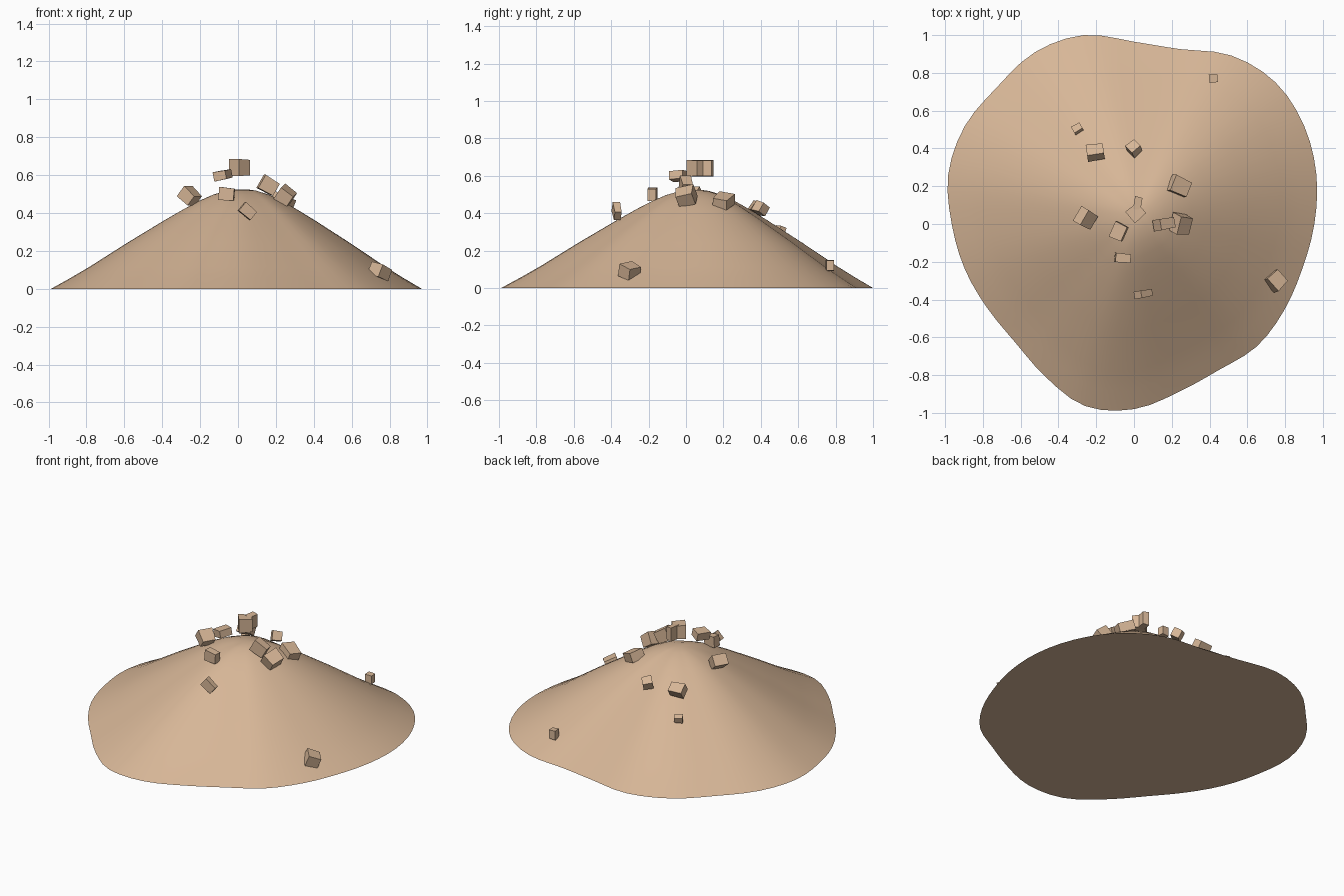
import bpy
import bmesh
from math import sin, cos, tau, radians
from mathutils import Euler, Vector

default_cube = bpy.data.objects.get("Cube")
if default_cube:
    bpy.data.objects.remove(default_cube, do_unlink=True)


def make_material(name, colour):
    material = bpy.data.materials.new(name)
    material.use_nodes = True
    material.diffuse_color = colour
    material.node_tree.nodes["Principled BSDF"].inputs["Base Color"].default_value = colour
    return material


sand = make_material("sandy tan", (0.68, 0.47, 0.31, 1))


def add_object(name, mesh_builder):
    mesh = bpy.data.meshes.new(name)
    mesh_builder.normal_update()
    mesh_builder.to_mesh(mesh)
    mesh_builder.free()
    mesh.materials.append(sand)
    part = bpy.data.objects.new(name, mesh)
    bpy.context.collection.objects.link(part)
    return part


def spline(before, start, end, after, f):
    """Smooth interpolation between start and end."""
    return start + f * (end - before + f * (2 * before - 5 * start + 4 * end - after
                        + f * (3 * (start - end) + after - before))) / 2


# Footprint radii at equal angles, counter-clockwise from +x
footprint = [.955, 1, 1.04, 1.06, 1.03, .958, .965, 1.035, 1.05, 1.025, 1.035, 1.018,
             .965, .927, .895, .888, .935, .998, .98, .92, .894, .918, .917, .922]
# Slope of the heap: fraction of the way to the rim, height
slope = [(1, 0), (.9, .056), (.8, .115), (.6, .243), (.4, .365), (.3, .423),
         (.22, .466), (.15, .497), (.08, .518), (.03, .525)]
summit = Vector((.02, .05, 0))
smoothing = 3


def outline_points():
    count = len(footprint)
    points = []
    for i in range(count):
        neighbours = [footprint[(i + k) % count] for k in (-1, 0, 1, 2)]
        for step in range(smoothing):
            f = step / smoothing
            radius = spline(*neighbours, f)
            angle = tau * (i + f) / count
            points.append(Vector((radius * cos(angle), radius * sin(angle), 0)))
    return points


# Heap: rings shrinking from the rim to the summit
def build_heap():
    bm = bmesh.new()
    outline = outline_points()
    rings = []
    for fraction, height in slope:
        lift = Vector((0, 0, height))
        rings.append([bm.verts.new(summit.lerp(point, fraction) + lift) for point in outline])
    for lower, upper in zip(rings, rings[1:]):
        for i in range(len(outline)):
            j = (i + 1) % len(outline)
            bm.faces.new((lower[i], lower[j], upper[j], upper[i]))
    bm.faces.new(rings[-1])
    bm.faces.new(list(reversed(rings[0])))
    heap = add_object("sand_heap", bm)
    bpy.ops.object.select_all(action="DESELECT")
    heap.select_set(True)
    bpy.context.view_layer.objects.active = heap
    bpy.ops.object.shade_smooth_by_angle(angle=radians(40))


# Rubble: slightly tapered flat-sided chunks
def build_chunk(name, location, size, turn, taper=0.9):
    bm = bmesh.new()
    bmesh.ops.create_cube(bm, size=1)
    rotation = Euler([radians(a) for a in turn]).to_matrix()
    for vert in bm.verts:
        corner = Vector([c * s for c, s in zip(vert.co, size)])
        if corner.x > 0:
            corner.y *= taper
            corner.z *= taper
        vert.co = rotation @ corner + Vector(location)
    add_object(name, bm)


build_heap()

# Each chunk: location, size, rotation in degrees
chunks = {
    "summit_chunk_wide": ((.01, .06, .64), (.08, .08, .09), (0, 0, 40)),
    "summit_chunk_narrow": ((.02, .11, .64), (.04, .07, .09), (0, 0, -10)),
    "summit_chunk_low": ((-.08, -.04, .6), (.07, .09, .05), (5, -10, -25)),
    "front_chunk_upper": ((-.06, -.18, .5), (.08, .05, .07), (0, 5, -5)),
    "front_chunk_lower": ((.05, -.37, .41), (.08, .04, .06), (0, 40, 10)),
    "rim_chunk_left": ((.75, -.3, .09), (.08, .09, .07), (10, 20, 45)),
    "back_left_chunk": ((.24, .2, .465), (.1, .09, .06), (-10, 20, -25)),
    "left_chunk_inner": ((.16, 0, .545), (.09, .06, .08), (0, 30, 10)),
    "left_chunk_outer": ((.25, 0, .49), (.08, .1, .08), (15, 35, -5)),
    "right_chunk": ((-.255, .03, .49), (.08, .09, .07), (0, 40, -30)),
    "back_right_chunk": ((-.205, .38, .425), (.09, .07, .06), (-35, 0, 8)),
    "back_chunk": ((0, .4, .425), (.06, .06, .06), (-30, 10, 40)),
    "back_right_pebble": ((-.3, .505, .31), (.05, .04, .04), (-20, 0, 30)),
    "back_rim_pebble": ((.42, .77, .12), (.045, .045, .06), (0, 0, 5)),
}
for name, placement in chunks.items():
    build_chunk(name, *placement)
